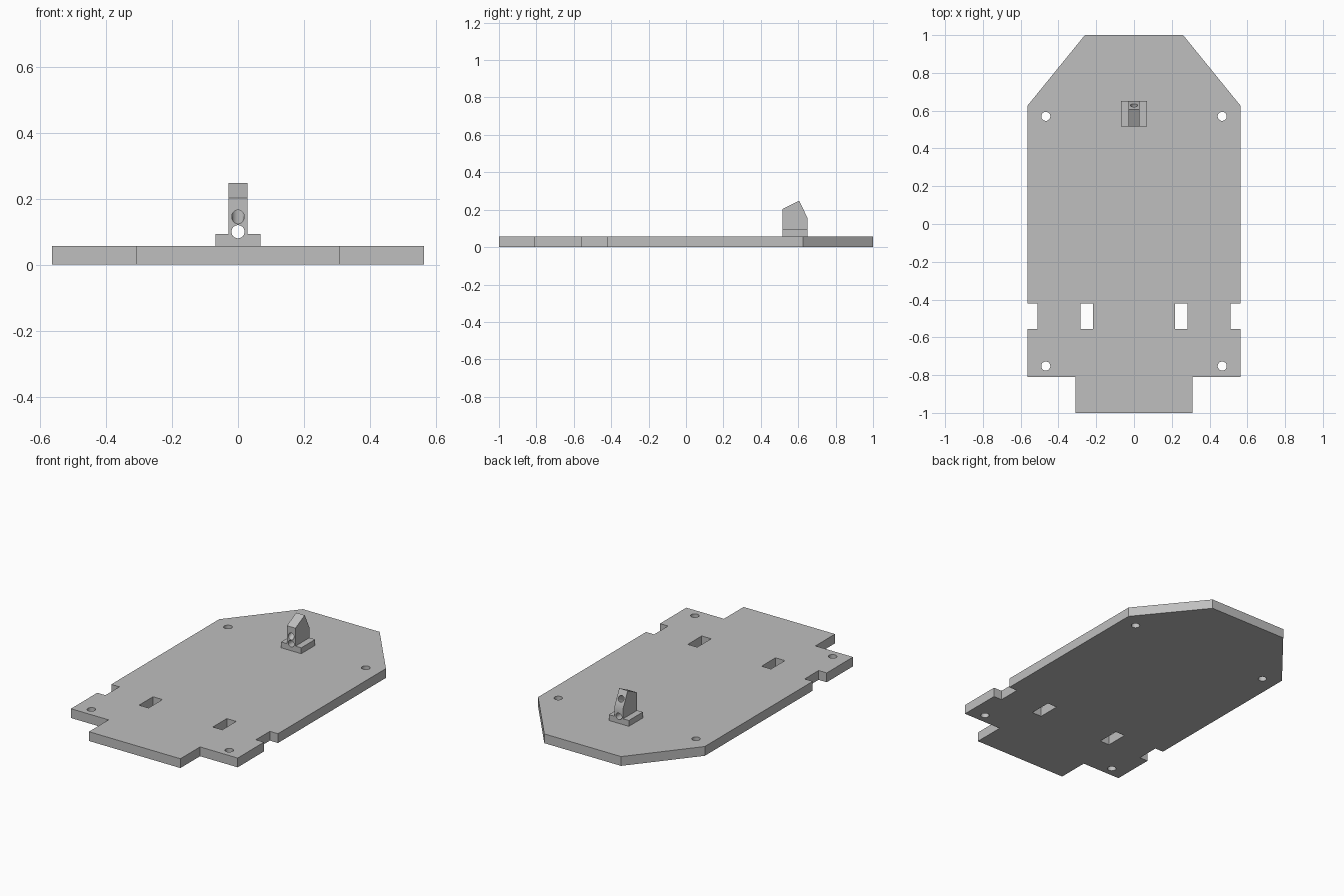
import bpy
import bmesh
import math
from mathutils import Matrix, Vector

cube = bpy.data.objects.get("Cube")
if cube:
    bpy.data.objects.remove(cube, do_unlink=True)

# Single grey finish
GREY = (0.52, 0.52, 0.52, 1.0)
mat = bpy.data.materials.new("grey")
mat.use_nodes = True
mat.diffuse_color = GREY
mat.node_tree.nodes["Principled BSDF"].inputs["Base Color"].default_value = GREY

TOP = 0.057        # upper face of the plate
BASE_TOP = 0.093   # upper face of the bracket foot


def finish(name, bm):
    bmesh.ops.recalc_face_normals(bm, faces=bm.faces)
    mesh = bpy.data.meshes.new(name)
    bm.to_mesh(mesh)
    bm.free()
    mesh.materials.append(mat)
    obj = bpy.data.objects.new(name, mesh)
    bpy.context.scene.collection.objects.link(obj)
    return obj


def prism(name, points, depth):
    """Extrude a closed outline of 3D points along a vector."""
    bm = bmesh.new()
    face = bm.faces.new([bm.verts.new(p) for p in points])
    new = bmesh.ops.extrude_face_region(bm, geom=[face])["geom"]
    verts = [v for v in new if isinstance(v, bmesh.types.BMVert)]
    bmesh.ops.translate(bm, verts=verts, vec=depth)
    return finish(name, bm)


def box(name, x0, x1, y0, y1, z0, z1):
    outline = [(x0, y0, z0), (x1, y0, z0), (x1, y1, z0), (x0, y1, z0)]
    return prism(name, outline, (0, 0, z1 - z0))


def rod(name, centre, axis, radius, length):
    bm = bmesh.new()
    turn = Vector(axis).to_track_quat("Z", "Y").to_matrix().to_4x4()
    bmesh.ops.create_cone(bm, cap_ends=True, segments=32, radius1=radius,
                          radius2=radius, depth=length,
                          matrix=Matrix.Translation(centre) @ turn)
    return finish(name, bm)


def cut(obj, cutters):
    """Subtract the cutters and bake the result into the part."""
    for cutter in cutters:
        cutter.hide_render = True
        mod = obj.modifiers.new("cut", "BOOLEAN")
        mod.operation = "DIFFERENCE"
        mod.solver = "EXACT"
        mod.object = cutter
    graph = bpy.context.evaluated_depsgraph_get()
    graph.update()
    baked = bpy.data.meshes.new_from_object(obj.evaluated_get(graph))
    obj.modifiers.clear()
    obj.data = baked


def shade(obj):
    bpy.ops.object.select_all(action="DESELECT")
    obj.select_set(True)
    bpy.context.view_layer.objects.active = obj
    bpy.ops.object.shade_smooth_by_angle(angle=math.radians(30))


# Base plate: half outline mirrored across x
half = [(0.31, -1), (0.31, -0.81), (0.565, -0.81), (0.565, -0.555),
        (0.51, -0.555), (0.51, -0.42), (0.565, -0.42), (0.565, 0.625),
        (0.26, 1)]
outline = half + [(-x, y) for x, y in reversed(half)]
plate = prism("base_plate", [(x, y, 0) for x, y in outline], (0, 0, TOP))

# Wheel slots and corner screw holes
cutters = []
for side in (-1, 1):
    a, b = sorted((side * 0.218, side * 0.282))
    cutters.append(box("slot_cutter", a, b, -0.555, -0.42, -0.1, 0.2))
    for y in (0.57, -0.752):
        cutters.append(rod("screw_cutter", (side * 0.467, y, 0), (0, 0, 1),
                           0.024, 0.4))
cut(plate, cutters)

# Bracket foot and pointed upright
foot = box("bracket_foot", -0.068, 0.068, 0.515, 0.65, TOP, BASE_TOP)
profile = [(0.515, BASE_TOP), (0.65, BASE_TOP), (0.65, 0.155),
           (0.605, 0.248), (0.515, 0.203)]
upright = prism("bracket_upright", [(-0.029, y, z) for y, z in profile],
                (0.058, 0, 0))

# Straight lower bore and tilted upper bore, square to the rear slope
lower = rod("lower_bore_cutter", (0, 0.58, 0.1), (0, 1, 0), 0.02, 0.5)
upper = rod("upper_bore_cutter", (0, 0.575, 0.174), (0, 0.9, 0.435), 0.019, 0.5)
cut(foot, [lower])
cut(upright, [lower, upper])

for helper in cutters + [lower, upper]:
    bpy.data.objects.remove(helper, do_unlink=True)
for part in (plate, foot, upright):
    shade(part)
